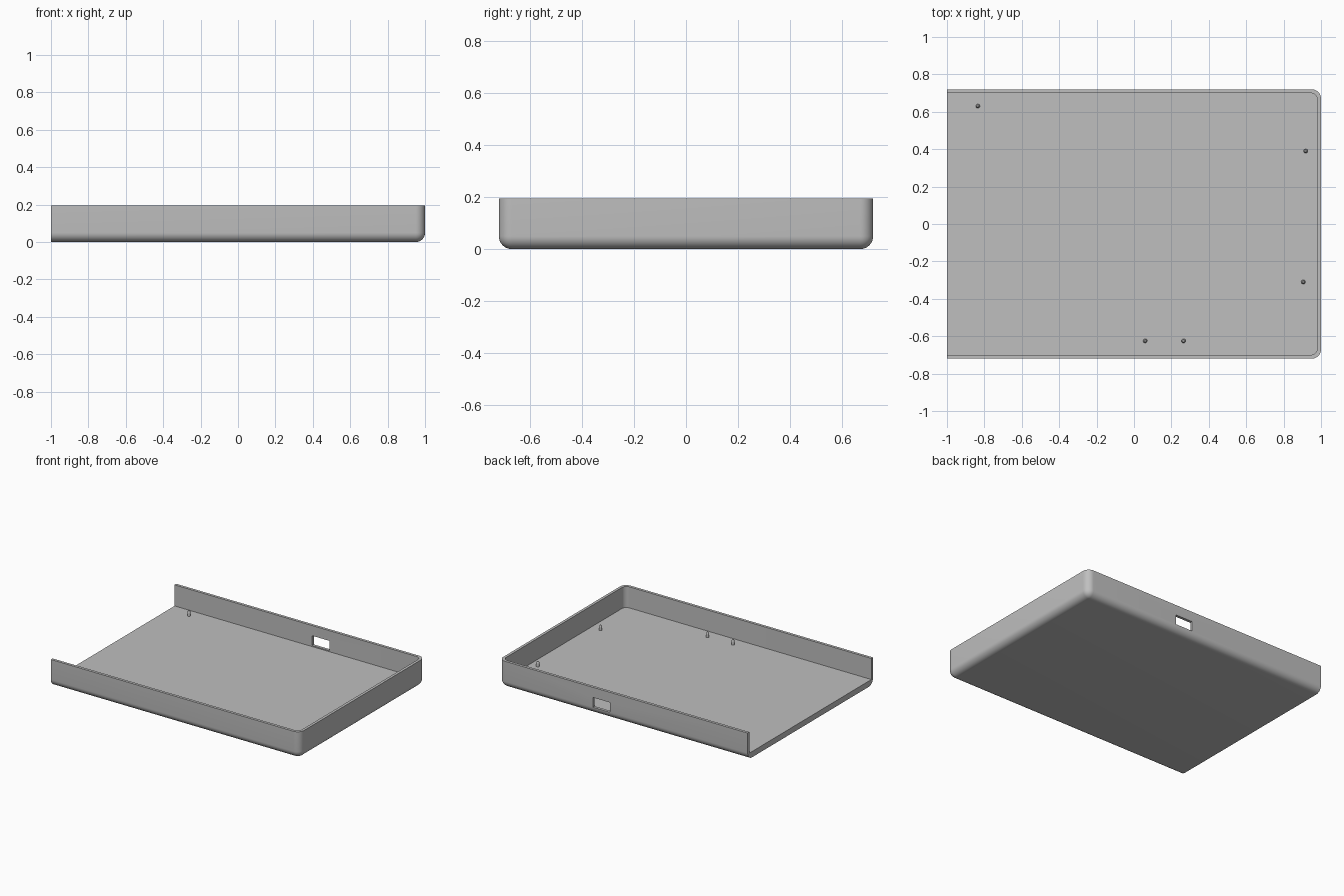
import bpy, bmesh

if "Cube" in bpy.data.objects:
    bpy.data.objects.remove(bpy.data.objects["Cube"])

FLOOR = 0.042   # floor thickness
TOP = 0.195     # rim height

grey = bpy.data.materials.new("light grey")
grey.diffuse_color = (0.52, 0.52, 0.52, 1)
grey.use_nodes = True
grey.node_tree.nodes["Principled BSDF"].inputs["Base Color"].default_value = grey.diffuse_color


def add_object(name, bm):
    bmesh.ops.recalc_face_normals(bm, faces=bm.faces[:])
    mesh = bpy.data.meshes.new(name)
    bm.to_mesh(mesh)
    bm.free()
    mesh.materials.append(grey)
    obj = bpy.data.objects.new(name, mesh)
    bpy.context.collection.objects.link(obj)
    return obj


def box(name, lo, hi, radius=0, rounded=None):
    """Box between two corners; edges picked by the rule are rounded."""
    bm = bmesh.new()
    bmesh.ops.create_cube(bm, size=1)
    for v in bm.verts:
        v.co = [(a + b) / 2 + c * (b - a) for a, b, c in zip(lo, hi, v.co)]
    if rounded:
        edges = [e for e in bm.edges if rounded(*e.verts)]
        bmesh.ops.bevel(bm, geom=edges, offset=radius, offset_type='OFFSET',
                        segments=10, profile=0.5, affect='EDGES')
    return add_object(name, bm)


def smooth(obj):
    bpy.ops.object.select_all(action='DESELECT')
    obj.select_set(True)
    bpy.context.view_layer.objects.active = obj
    bpy.ops.object.shade_smooth_by_angle(angle=0.6)


def upright_right(a, b):
    return a.co.x > 0.5 and b.co.x > 0.5 and abs(a.co.z - b.co.z) > 0.01


def outer_edges(a, b):
    bottom = a.co.z < 0.01 and b.co.z < 0.01
    open_end = a.co.x < -0.9 and b.co.x < -0.9
    return upright_right(a, b) or (bottom and not open_end)


# Tray shell: rounded on three sides, open on the left end
tray = box("tray_shell", (-1, -0.72, 0), (1, 0.72, TOP), 0.05, outer_edges)

# Hollow interior and the port opening in the back wall
cutters = [
    box("cavity_cutter", (-1.2, -0.70, FLOOR), (0.98, 0.70, 0.4), 0.035, upright_right),
    box("port_cutter", (0.105, 0.6, 0.05), (0.245, 0.8, 0.121)),
]
bpy.context.view_layer.objects.active = tray
for cutter in cutters:
    cutter.hide_render = True
    mod = tray.modifiers.new(cutter.name, 'BOOLEAN')
    mod.operation = 'DIFFERENCE'
    mod.solver = 'EXACT'
    mod.object = cutter
    bpy.ops.object.modifier_apply(modifier=mod.name)
for cutter in cutters:
    bpy.data.objects.remove(cutter)
smooth(tray)

# Small round-topped locating pins on the floor
PIN_PROFILE = [(0.0, -0.005), (0.011, -0.005), (0.011, 0.022), (0.009, 0.031),
               (0.005, 0.036), (0.0, 0.037)]
PINS = [(-0.835, 0.63), (0.918, 0.39), (0.905, -0.31), (0.06, -0.625), (0.265, -0.625)]
for i, (x, y) in enumerate(PINS):
    bm = bmesh.new()
    verts = [bm.verts.new((r, 0, z)) for r, z in PIN_PROFILE]
    edges = [bm.edges.new(p) for p in zip(verts, verts[1:])]
    bmesh.ops.spin(bm, geom=verts + edges, cent=(0, 0, 0), axis=(0, 0, 1),
                   angle=6.283185307, steps=20)
    bmesh.ops.remove_doubles(bm, verts=bm.verts[:], dist=0.0001)
    pin = add_object(f"locating_pin_{i + 1}", bm)
    pin.location = (x, y, FLOOR)
    smooth(pin)
